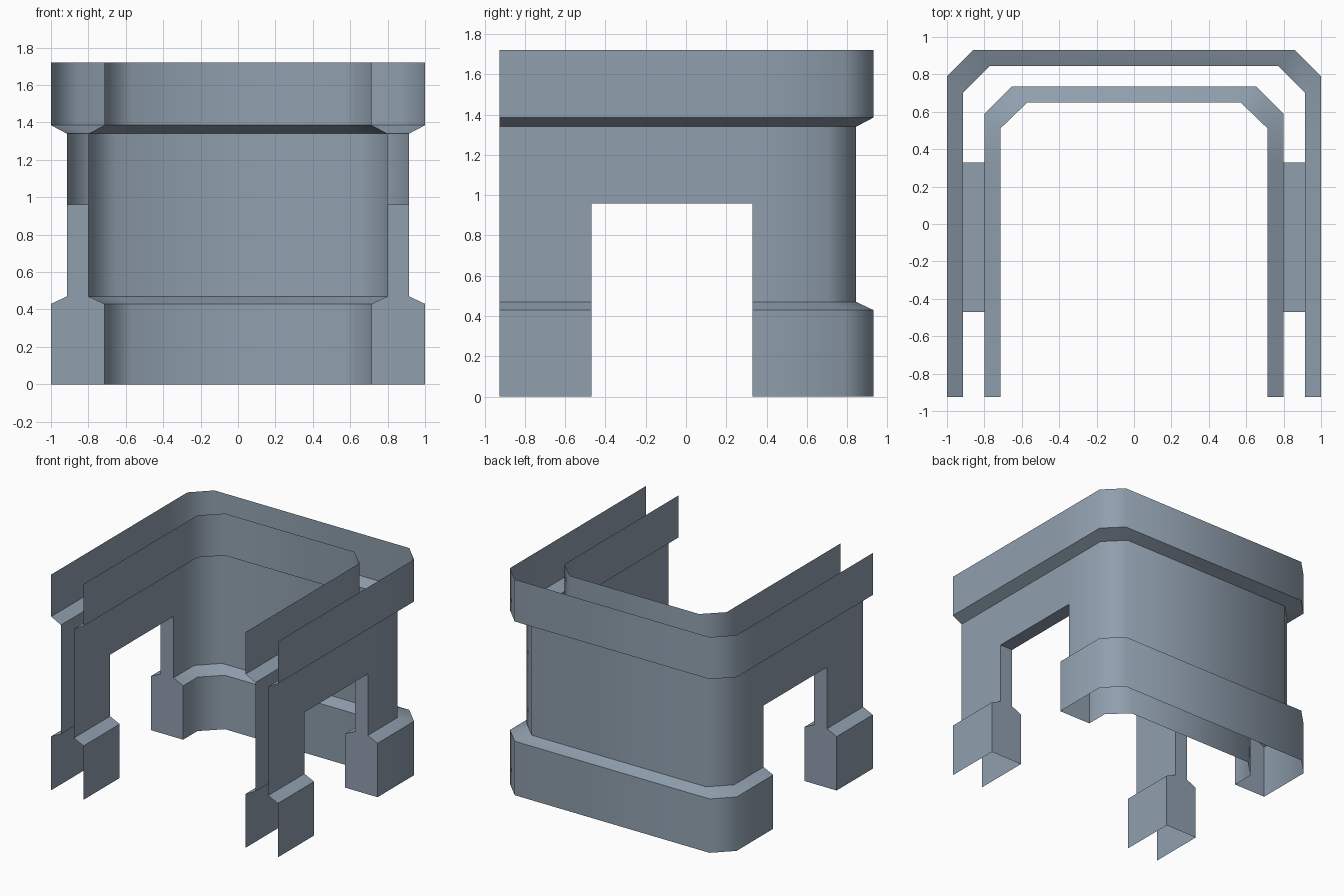
import bpy, bmesh, math

if "Cube" in bpy.data.objects:
    bpy.data.objects.remove(bpy.data.objects["Cube"])

grey = bpy.data.materials.new("blue grey")
grey.diffuse_color = (0.28, 0.35, 0.425, 1)
grey.use_nodes = True
grey.node_tree.nodes["Principled BSDF"].inputs["Base Color"].default_value = grey.diffuse_color

FRONT, BACK = -0.925, 0.93
DOOR_Y0, DOOR_Y1, DOOR_Z = -0.47, 0.33, 0.96
LEVELS = [0, 0.43, 0.47, DOOR_Z, 1.34, 1.385, 1.72]

# plan sizes: half width, chamfer start y, chamfer end x, back y
OUT_WIDE, OUT_SLIM = (1.0, 0.79, 0.86, BACK), (0.915, 0.70, 0.77, 0.845)
IN_WIDE, IN_SLIM = (0.715, 0.51, 0.57, 0.65), (0.80, 0.59, 0.655, 0.735)


def by_level(wide, slim):
    return [wide, wide, slim, slim, slim, wide, wide]


OUTER, INNER = by_level(OUT_WIDE, OUT_SLIM), by_level(IN_WIDE, IN_SLIM)


def plan(size):
    x, yc, xc, yb = size
    half = [(x, FRONT), (x, DOOR_Y0), (x, DOOR_Y1), (x, yc), (xc, yb)]
    return half + [(-px, py) for px, py in reversed(half)]


def finish(bm, name):
    me = bpy.data.meshes.new(name)
    bm.to_mesh(me)
    bm.free()
    me.materials.append(grey)
    ob = bpy.data.objects.new(name, me)
    bpy.context.collection.objects.link(ob)
    me.shade_smooth()
    me.set_sharp_from_angle(angle=math.radians(50))


# U-shaped wall skins, with the two side doorways left open
def wall(name, sizes, flip):
    bm = bmesh.new()
    rows = [[bm.verts.new((x, y, z)) for x, y in plan(s)]
            for s, z in zip(sizes, LEVELS)]
    for j in range(len(rows) - 1):
        for i in range(len(rows[0]) - 1):
            if i in (1, 7) and LEVELS[j + 1] <= DOOR_Z:
                continue
            f = [rows[j][i], rows[j][i + 1], rows[j + 1][i + 1], rows[j + 1][i]]
            bm.faces.new(f[::-1] if flip else f)
    bmesh.ops.delete(bm, geom=[v for v in bm.verts if not v.link_faces],
                     context='VERTS')
    finish(bm, name)


wall("outer_wall", OUTER, False)
wall("inner_wall", INNER, True)


# doorway lining: two jambs and the lintel underside
def doorway(name, side):
    bm = bmesh.new()

    def face(pts, flip):
        vs = [bm.verts.new((side * x, y, z)) for x, y, z in pts]
        bm.faces.new(vs[::-1] if flip != (side < 0) else vs)

    n = LEVELS.index(DOOR_Z) + 1
    for y, flip in ((DOOR_Y1, False), (DOOR_Y0, True)):
        inner = [(INNER[k][0], y, LEVELS[k]) for k in range(n)]
        outer = [(OUTER[k][0], y, LEVELS[k]) for k in range(n)]
        for k in range(n - 1):
            face([inner[k], outer[k], outer[k + 1], inner[k + 1]], flip)
    xi, xo = IN_SLIM[0], OUT_SLIM[0]
    face([(xi, DOOR_Y0, DOOR_Z), (xi, DOOR_Y1, DOOR_Z),
          (xo, DOOR_Y1, DOOR_Z), (xo, DOOR_Y0, DOOR_Z)], False)
    bmesh.ops.remove_doubles(bm, verts=bm.verts, dist=1e-5)
    finish(bm, name)


doorway("right_doorway", 1)
doorway("left_doorway", -1)
